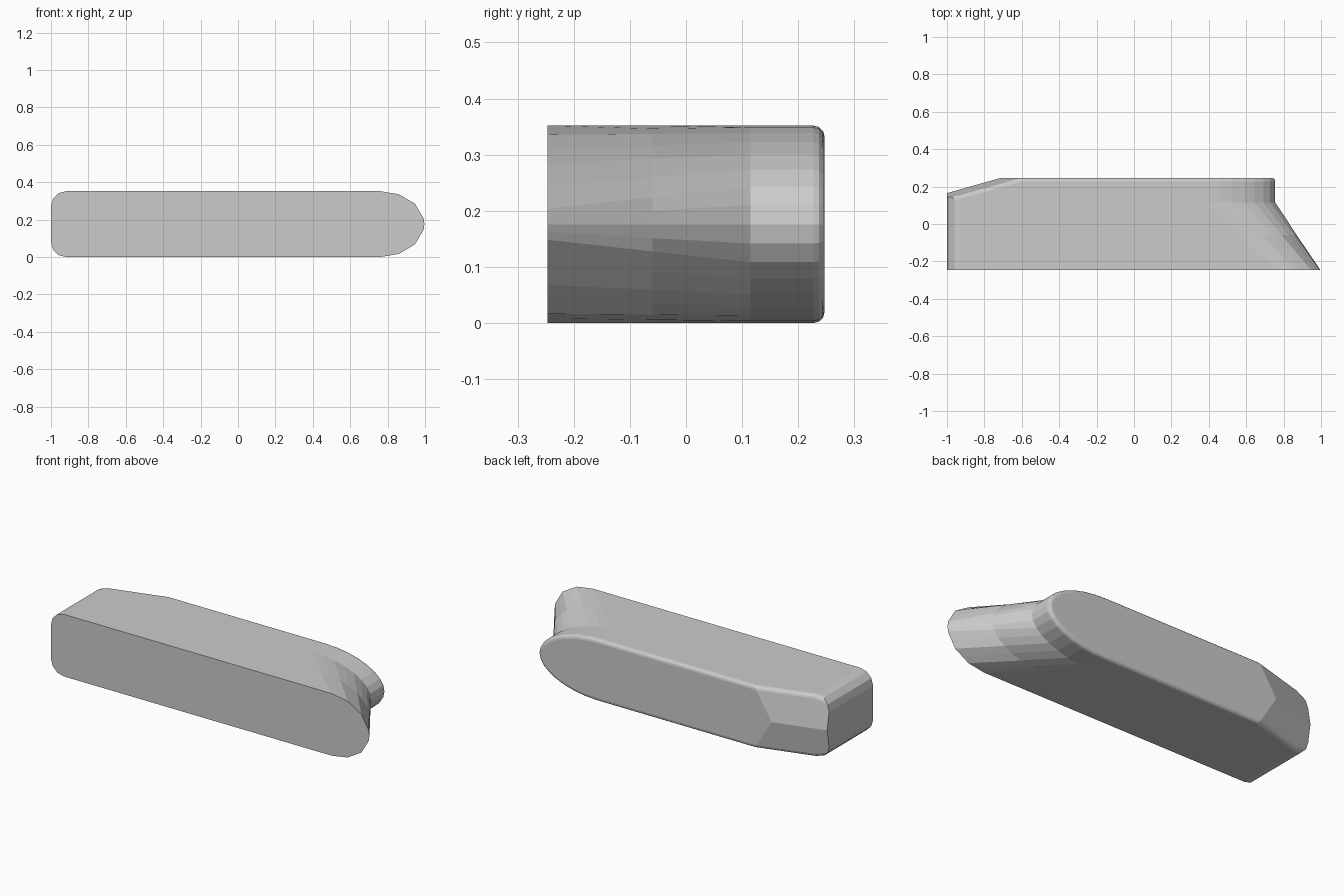
import bpy, bmesh
from math import sin, cos, pi
from mathutils import Vector

if "Cube" in bpy.data.objects:
    bpy.data.objects.remove(bpy.data.objects["Cube"])

H = 0.176          # half height
Y = 0.247          # half depth
NOSE = 16          # nose segments


def section(cx, a, front):
    """Closed outline in x/z: rounded left corners, elliptical right end."""
    pts = []
    # right end, top to bottom
    for i in range(NOSE + 1):
        t = pi / 2 - pi * i / NOSE
        if front:                      # coarse facets on the front rim
            k = [0, 0, 1, 1, 2, 2, 3, 3]
            ang = [90, 65, 38, 9]
            deg = 0 if i == 8 else ang[k[i]] if i < 8 else -ang[k[16 - i]]
            # split each coarse facet at its middle
            nxt = [65, 38, 9, -9]
            if i % 2 == 1:
                j = (i if i < 8 else 16 - i)
                s = 1 if i < 8 else -1
                p, q = [(cx + a * cos(d * pi / 180), s * H * sin(d * pi / 180))
                        for d in (ang[k[j]], nxt[k[j]])]
                if j == 7:
                    q = (q[0], 0)
                pts.append(((p[0] + q[0]) / 2, (p[1] + q[1]) / 2))
                continue
            x = cx + a * cos((9 if deg == 0 else deg) * pi / 180) + (0.003 if i == 8 else 0)
            pts.append((x, H * sin(deg * pi / 180)))
        else:
            pts.append((cx + a * cos(t), H * sin(t)))
    # left corners, bottom then top
    r = 0.08
    for start, sz in ((-pi / 2, -1), (-pi, 1)):
        for i in range(4):
            t = start - pi / 2 * i / 3
            pts.append((-1 + r + r * cos(t), sz * (H - r) + r * sin(t)))
    return pts


# Hull loft from the pointed front outline to the rounded back outline
bm = bmesh.new()
front, back = section(0.76, 0.237, True), section(0.38, 0.375, False)
rings = []
for y, f in ((-Y, 0), (-0.06, 0.523), (0.115, 1), (Y, 1)):
    rings.append([bm.verts.new((p[0] + (q[0] - p[0]) * f, y, H + p[1] + (q[1] - p[1]) * f))
                  for p, q in zip(front, back)])
n = len(front)
for a, b in zip(rings, rings[1:]):
    for i in range(n):
        j = (i + 1) % n
        bm.faces.new((a[i], b[i], b[j], a[j]))
bm.faces.new(rings[0])
bm.faces.new(rings[-1][::-1])
bmesh.ops.recalc_face_normals(bm, faces=bm.faces)

# Two sloping cuts meet in a ridge at the back left
for s in (1, -1):
    p = Vector((-0.71, Y, H))
    u = Vector((-0.29, -0.082, 0))
    v = Vector((0.11, 0, s * H))
    no = u.cross(v).normalized()
    if no.y < 0:
        no.negate()
    res = bmesh.ops.bisect_plane(bm, geom=bm.verts[:] + bm.edges[:] + bm.faces[:],
                                 plane_co=p, plane_no=no, clear_outer=True)
    bmesh.ops.holes_fill(bm, edges=[e for e in bm.edges if e.is_boundary], sides=0)
bmesh.ops.remove_doubles(bm, verts=bm.verts, dist=0.0005)
bmesh.ops.recalc_face_normals(bm, faces=bm.faces)

# Softened back rim, left sharp at the flat left end
bm.normal_update()
rim = []
for e in bm.edges:
    if len(e.link_faces) == 2:
        back_side = [f.normal.y > 0.7 for f in e.link_faces]
        if back_side[0] != back_side[1] and max(v.co.x for v in e.verts) > -0.94:
            rim.append(e)
bmesh.ops.bevel(bm, geom=rim, offset=0.02, offset_type='OFFSET', segments=3,
                profile=0.5, affect='EDGES', clamp_overlap=True)
bmesh.ops.recalc_face_normals(bm, faces=bm.faces)

me = bpy.data.meshes.new("body")
bm.to_mesh(me)
bm.free()
ob = bpy.data.objects.new("body", me)
bpy.context.collection.objects.link(ob)
